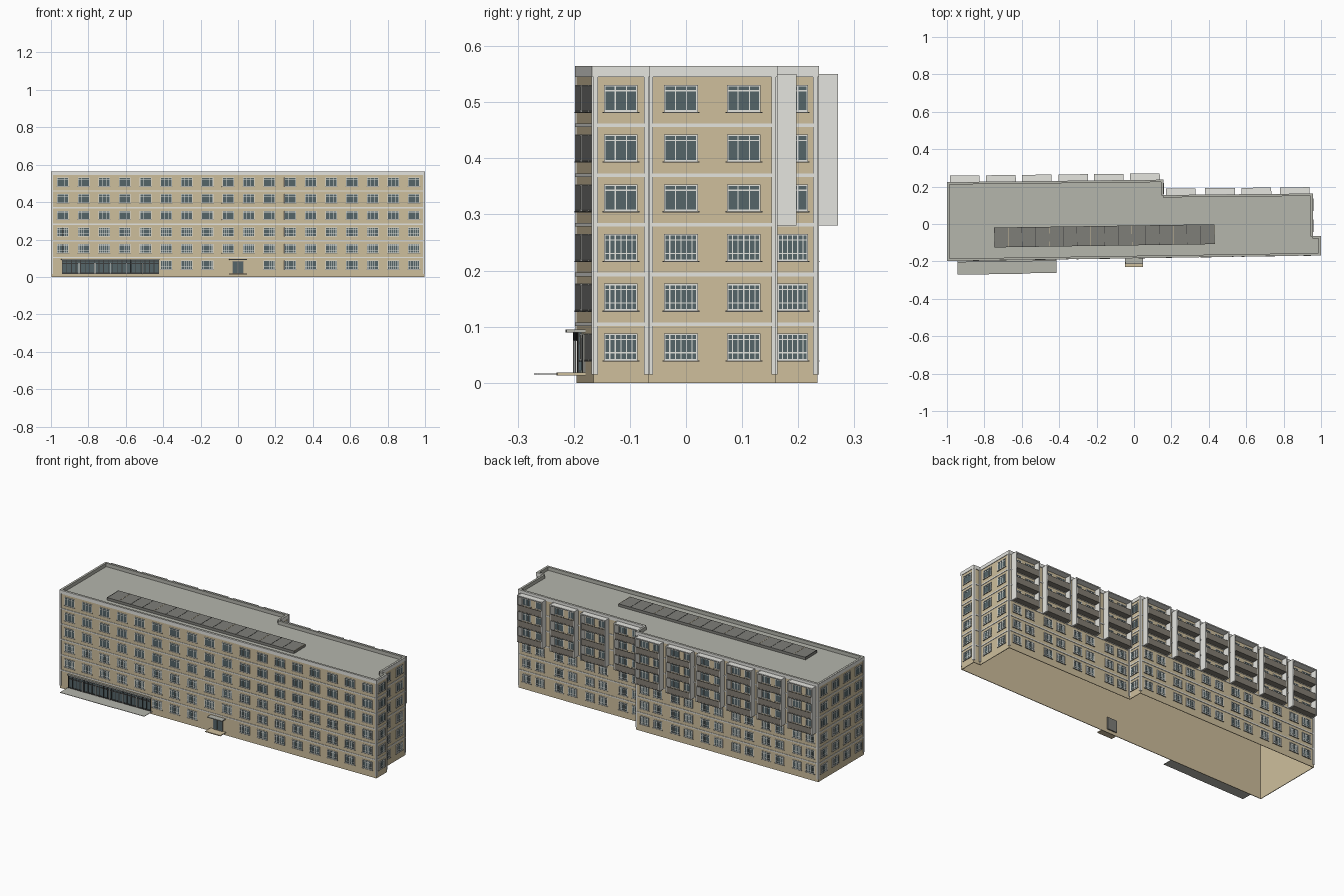
import bpy
from mathutils import Vector

cube = bpy.data.objects.get("Cube")
if cube:
    bpy.data.objects.remove(cube, do_unlink=True)


def material(name, r, g, b):
    m = bpy.data.materials.new(name)
    m.use_nodes = True
    m.diffuse_color = (r, g, b, 1)
    bsdf = m.node_tree.nodes["Principled BSDF"]
    bsdf.inputs["Base Color"].default_value = (r, g, b, 1)
    bsdf.inputs["Roughness"].default_value = 0.8
    return m


TAN = material("tan wall", 0.62, 0.52, 0.335)
TRIM = material("pale trim", 0.78, 0.78, 0.74)
ROOF = material("roof grey", 0.46, 0.465, 0.415)
GLASS = material("blue grey glass", 0.09, 0.13, 0.14)
METAL = material("dark metal", 0.045, 0.047, 0.047)
SKY = material("skylight grey", 0.21, 0.21, 0.19)
PANEL = material("balcony panel", 0.23, 0.21, 0.175)

parts = {}  # part name -> (material, vertices, faces)
BOX_FACES = [(0, 3, 2, 1), (4, 5, 6, 7), (0, 1, 5, 4),
             (1, 2, 6, 5), (2, 3, 7, 6), (3, 0, 4, 7)]


class Side:
    """One wall of the footprint: u runs along it, d points outwards."""

    def __init__(self, a, b):
        self.a = Vector((a[0], a[1], 0))
        edge = Vector((b[0], b[1], 0)) - self.a
        self.length = edge.length
        self.u = edge.normalized()
        self.n = Vector((self.u.y, -self.u.x, 0))

    def box(self, part, mat, u0, u1, d0, d1, z0, z1):
        _, verts, faces = parts.setdefault(part, (mat, [], []))
        start = len(verts)
        for z in (z0, z1):
            for u, d in ((u0, d1), (u1, d1), (u1, d0), (u0, d0)):
                verts.append(self.a + self.u * u + self.n * d + Vector((0, 0, z)))
        faces.extend([tuple(start + i for i in f) for f in BOX_FACES])


HEIGHT, ROOF_Z, STOREY = 0.565, 0.545, 0.0886
FOOT = [(-0.997, -0.195), (0.997, -0.165), (0.997, -0.067), (0.955, -0.067),
        (0.955, 0.160), (0.156, 0.152), (0.155, 0.234), (-0.997, 0.221)]
sides = [Side(p, FOOT[(i + 1) % len(FOOT)]) for i, p in enumerate(FOOT)]
front, east_wing, notch, east, back_east, step, back_west, west = sides


def window(side, c, floor, w=0.06, h=0.048):
    """Glass, frame, sill and glazing bars; lower storeys have a grille."""
    z = 0.04 + floor * STOREY
    l, r, t = c - w / 2, c + w / 2, 0.0028
    side.box("window_glass", GLASS, l, r, -0.002, 0.001, z, z + h)
    for u in (l, r - t):
        side.box("window_frames", TRIM, u, u + t, 0, 0.003, z, z + h)
    for v in (z, z + h - t):
        side.box("window_frames", TRIM, l, r, 0, 0.003, v, v + t)
    side.box("window_sills", SKY, l - 0.003, r + 0.003, 0, 0.004, z - 0.002, z)
    upright, level = [1 / 3, 2 / 3], [0.78]
    if floor < 3:
        upright += [1 / 6, 1 / 2, 5 / 6]
        level += [0.28]
    for f in upright:
        u = l + w * f
        side.box("window_bars", TRIM, u - 0.001, u + 0.001, 0, 0.002, z, z + h)
    for f in level:
        v = z + h * f
        side.box("window_bars", TRIM, l, r, 0, 0.002, v - 0.001, v + 0.001)


def balcony(side, c, half=0.076, depth=0.037):
    """Stack of three balconies between two tall side slabs."""
    for s in (-1, 1):
        e = c + s * half
        side.box("balcony_side_slabs", TRIM, e - 0.003, e + 0.003, 0, depth, 0.28, 0.55)
    side.box("balcony_roofs", TRIM, c - half, c + half, 0, depth, 0.543, 0.549)
    for k in range(3):
        z = 0.281 + k * STOREY
        side.box("balcony_floors", PANEL, c - half, c + half, 0, depth, z, z + 0.005)
        side.box("balcony_parapets", PANEL, c - half, c + half,
                 depth - 0.004, depth - 0.001, z, z + 0.037)


# Main body: hollow shell, open underneath, with a grey flat roof
n = len(FOOT)
body = bpy.data.meshes.new("main_walls")
body.from_pydata([(x, y, z) for z in (0, ROOF_Z) for x, y in FOOT], [],
                 [tuple(range(n, 2 * n))]
                 + [(i, (i + 1) % n, (i + 1) % n + n, i + n) for i in range(n)])
body.materials.append(TAN)
body.materials.append(ROOF)
for p in body.polygons:
    p.material_index = 1 if p.normal.z > 0.5 else 0
walls = bpy.data.objects.new("main_walls", body)
bpy.context.collection.objects.link(walls)
shell = walls.modifiers.new("wall thickness", 'SOLIDIFY')
shell.thickness = 0.005
shell.offset = -1

# Parapet, storey bands and corner strips on every side
for s in sides:
    L = s.length
    s.box("roof_parapet", ROOF, 0, L, -0.01, 0.001, ROOF_Z, HEIGHT)
    s.box("parapet_fascia", TRIM, -0.002, L + 0.002, 0, 0.003, ROOF_Z, HEIGHT - 0.0005)
    for k in range(1, 6):
        z = 0.0125 + k * STOREY
        s.box("storey_bands", TRIM, 0, L, 0, 0.0025, z, z + 0.0065)
    for u in (0, L - 0.008):
        s.box("corner_strips", TRIM, u, u + 0.008, 0, 0.003, 0.015, ROOF_Z)

# Front windows, leaving room for the shop front and the entrance
for floor in range(6):
    for i in range(18):
        if floor or i in (5, 6, 7) or i > 9:
            window(front, 0.061 + i * 0.1104, floor, 0.062)
    window(east_wing, 0.049, floor)
    for u in (0.058, 0.17):
        window(east, u, floor)
    window(step, 0.038, floor, 0.055)
    for i in range(4):
        window(west, 0.05 + i * 0.105, floor)

# Rear balconies, each bay with two windows on every storey
bays = [(back_west, 0.155 - x) for x in (-0.905, -0.711, -0.519, -0.325, -0.135, 0.059)]
bays += [(back_east, 0.955 - x) for x in (0.25, 0.46, 0.655, 0.86)]
for s, c in bays:
    balcony(s, c)
    for floor in range(6):
        for off in (-0.042, 0.042):
            window(s, c + off, floor, 0.055)

# Shop front with close mullions, posts, canopy and thin terrace
L0, L1 = 0.055, 0.575
front.box("shop_glazing", GLASS, L0, L1, 0, 0.004, 0.017, 0.09)
for i in range(22):
    u = L0 + (L1 - L0 - 0.004) * i / 21
    front.box("shop_mullions", METAL, u, u + 0.004, 0, 0.007, 0.017, 0.09)
for z in (0.017, 0.068, 0.082):
    front.box("shop_rails", METAL, L0, L1, 0, 0.006, z, z + 0.006)
for i in range(5):
    u = L0 + 0.09 + i * 0.085
    front.box("shop_posts", TRIM, u, u + 0.004, 0.005, 0.009, 0.017, 0.075)
front.box("shop_canopy", ROOF, L0 - 0.003, L1 + 0.003, 0, 0.011, 0.09, 0.095)
front.box("shop_terrace", ROOF, 0.052, 0.4, 0, 0.077, 0.0145, 0.017)
front.box("shop_terrace", ROOF, 0.4, 0.582, 0, 0.075, 0.0145, 0.017)

# Main entrance
E = 0.997
front.box("entrance_door", SKY, E - 0.03, E + 0.03, -0.01, 0.005, 0.018, 0.086)
for off in (-0.027, 0.002):
    front.box("door_panes", GLASS, E + off, E + off + 0.025, 0, 0.006, 0.022, 0.08)
front.box("entrance_canopy", ROOF, E - 0.047, E + 0.047, 0, 0.034, 0.09, 0.095)
front.box("entrance_step", TAN, E - 0.048, E + 0.048, 0, 0.05, 0.013, 0.018)

# Long rooftop skylight divided into panels
S0, S1 = 0.252, 1.43
front.box("skylight", SKY, S0, S1, -0.172, -0.066, ROOF_Z, 0.560)
for i in range(17):
    u = S0 + (S1 - S0 - 0.002) * i / 16
    mat = TAN if i % 3 == 1 else METAL
    front.box("skylight_joints_" + mat.name.split()[0], mat,
              u, u + 0.002, -0.172, -0.066, 0.559, 0.561)

# Turn the collected boxes into one object per part
for name, (mat, verts, faces) in parts.items():
    mesh = bpy.data.meshes.new(name)
    mesh.from_pydata(verts, [], faces)
    mesh.materials.append(mat)
    mesh.update()
    bpy.context.collection.objects.link(bpy.data.objects.new(name, mesh))
